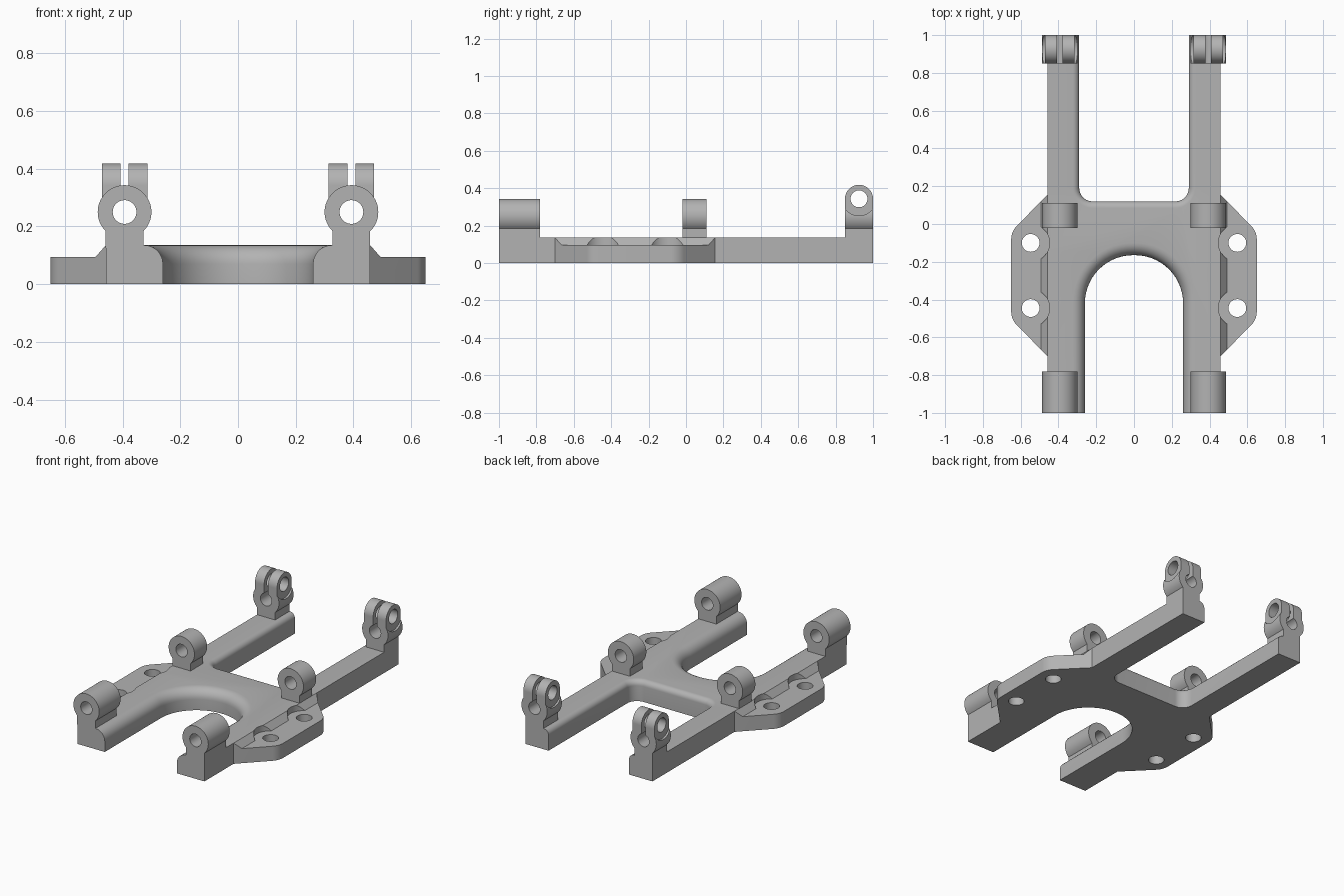
import bpy, bmesh, math
from mathutils import Vector, Matrix

if "Cube" in bpy.data.objects:
    bpy.data.objects.remove(bpy.data.objects["Cube"], do_unlink=True)

grey = bpy.data.materials.new("light grey")
grey.use_nodes = True
COLOUR = (0.45, 0.45, 0.45, 1)
grey.diffuse_color = COLOUR
grey.node_tree.nodes["Principled BSDF"].inputs["Base Color"].default_value = COLOUR

TOP, FLANGE = 0.135, 0.095      # body and flange heights
BORE_X, BORE_Z = 0.393, 0.25    # rod axis
PIN_Y, PIN_Z = 0.925, 0.343     # clamp bolt axis


def finish(bm, name):
    bmesh.ops.recalc_face_normals(bm, faces=bm.faces)
    mesh = bpy.data.meshes.new(name)
    bm.to_mesh(mesh)
    bm.free()
    mesh.materials.append(grey)
    obj = bpy.data.objects.new(name, mesh)
    bpy.context.collection.objects.link(obj)
    return obj


def box(x0, x1, y0, y1, z0, z1, name="box_part"):
    bm = bmesh.new()
    size = Matrix.Diagonal((x1 - x0, y1 - y0, z1 - z0, 1))
    middle = Matrix.Translation(((x0 + x1) / 2, (y0 + y1) / 2, (z0 + z1) / 2))
    bmesh.ops.create_cube(bm, size=1, matrix=middle @ size)
    return finish(bm, name)


def rod(centre, radius, length, axis, name="rod_part"):
    bm = bmesh.new()
    turn = Vector((0, 0, 1)).rotation_difference(Vector(axis)).to_matrix().to_4x4()
    bmesh.ops.create_cone(bm, cap_ends=True, segments=64, radius1=radius, radius2=radius,
                          depth=length, matrix=Matrix.Translation(centre) @ turn)
    return finish(bm, name)


def prism(points, push, name):
    bm = bmesh.new()
    face = bm.faces.new([bm.verts.new(p) for p in points])
    new = bmesh.ops.extrude_face_region(bm, geom=[face])["geom"]
    bmesh.ops.translate(bm, vec=push, verts=[v for v in new if isinstance(v, bmesh.types.BMVert)])
    return finish(bm, name)


def combine(obj, other, operation="DIFFERENCE"):
    other.hide_render = True
    mod = obj.modifiers.new("combine", "BOOLEAN")
    mod.operation, mod.solver, mod.object = operation, "EXACT", other
    bpy.context.view_layer.objects.active = obj
    bpy.ops.object.modifier_apply(modifier=mod.name)
    bpy.data.objects.remove(other, do_unlink=True)


def smooth(obj):
    bpy.ops.object.select_all(action="DESELECT")
    obj.select_set(True)
    bpy.context.view_layer.objects.active = obj
    bpy.ops.object.shade_smooth_by_angle(angle=math.radians(25))


def rounded(corners, steps=14):
    """Closed outline whose corners (x, y, radius) become arcs."""
    out = []
    for i, (x, y, r) in enumerate(corners):
        p = Vector((x, y))
        if r == 0:
            out.append((x, y, 0))
            continue
        a = (Vector(corners[i - 1][:2]) - p).normalized()
        b = (Vector(corners[(i + 1) % len(corners)][:2]) - p).normalized()
        half = a.angle(b) / 2
        centre = p + (a + b).normalized() * r / math.sin(half)
        start = p + a * r / math.tan(half) - centre
        end = p + b * r / math.tan(half) - centre
        sweep = start.angle(end)
        for k in range(steps + 1):
            t = k / steps
            v = (start * math.sin((1 - t) * sweep) + end * math.sin(t * sweep)) / math.sin(sweep)
            out.append((*(centre + v), 0))
    return out


# Frame: one outline with front arch, rear notch and side flanges
half = [(0.26, -0.165, 0.255), (0.26, -1, 0), (0.458, -1, 0), (0.458, -0.70, 0),
        (0.65, -0.505, 0.1), (0.65, -0.04, 0.1), (0.458, 0.155, 0), (0.458, 1, 0),
        (0.29, 1, 0), (0.29, 0.12, 0.07)]
outline = rounded(half + [(-x, y, r) for x, y, r in reversed(half)])
frame = prism(outline, (0, 0, TOP), "carriage_frame")

# Rounded top edges of the arch and the notch
bm = bmesh.new()
bm.from_mesh(frame.data)
for side, radius in ((-1, 0.065), (1, 0.035)):
    edges = []
    for e in bm.edges:
        mid = (e.verts[0].co + e.verts[1].co) / 2
        if min(v.co.z for v in e.verts) > TOP - 0.001 and abs(mid.x) < 0.3 and mid.y * side > 0 \
                and len(e.link_faces) == 2 and any(abs(f.normal.z) < 0.01 for f in e.link_faces):
            edges.append(e)
    bmesh.ops.bevel(bm, geom=edges, offset=radius, segments=7, profile=0.5, affect="EDGES")
bm.to_mesh(frame.data)
bm.free()

# Lowered flanges with a sloped shoulder, screw seats and screw holes
for s in (-1, 1):
    shoulder = [(0.458, TOP), (0.493, FLANGE), (0.8, FLANGE), (0.8, 0.3), (0.458, 0.3)]
    combine(frame, prism([(s * x, -0.75, z) for x, z in shoulder], (0, 0.95, 0), "shoulder_cutter"))
    for y in (-0.445, -0.1):
        combine(frame, rod((s * 0.547, y, FLANGE + 0.1), 0.1, 0.2, (0, 0, 1)))
        combine(frame, rod((s * 0.547, y, 0), 0.047, 0.5, (0, 0, 1)))
smooth(frame)


def holder(name, s, y0, y1):
    """Rod eye standing on a short neck."""
    x = s * BORE_X
    eye = rod((x, (y0 + y1) / 2, BORE_Z), 0.093, y1 - y0, (0, 1, 0), name)
    neck = box(x - 0.066, x + 0.065, y0, y1, TOP - 0.01, BORE_Z)
    combine(eye, neck, "UNION")
    return eye


def bore(obj, s):
    combine(obj, rod((s * BORE_X, 0, BORE_Z), 0.041, 3, (0, 1, 0)))


for s, side in ((-1, "right"), (1, "left")):
    # Plain front and middle eyes
    for place, y0, y1 in (("front", -1, -0.78), ("middle", -0.02, 0.11)):
        eye = holder(f"{place}_{side}_rod_holder", s, y0, y1)
        bore(eye, s)
        smooth(eye)

    # Rear split clamp with two rounded ears
    x = s * BORE_X
    clamp = holder(f"rear_{side}_rod_clamp", s, 0.85, 1)
    for d in (-1, 1):       # clearance for the bolt head and nut
        combine(clamp, rod((x + d * 0.129, PIN_Y, PIN_Z), 0.09, 0.1, (1, 0, 0)))
    combine(clamp, box(x - 0.079, x + 0.079, 0.85, 1, BORE_Z, PIN_Z), "UNION")
    combine(clamp, rod((x, PIN_Y, PIN_Z), 0.075, 0.158, (1, 0, 0)), "UNION")
    bore(clamp, s)
    combine(clamp, rod((x, PIN_Y, PIN_Z), 0.045, 0.5, (1, 0, 0)))
    combine(clamp, box(x - 0.014, x + 0.014, 0.8, 1.1, BORE_Z, 0.5))
    smooth(clamp)
